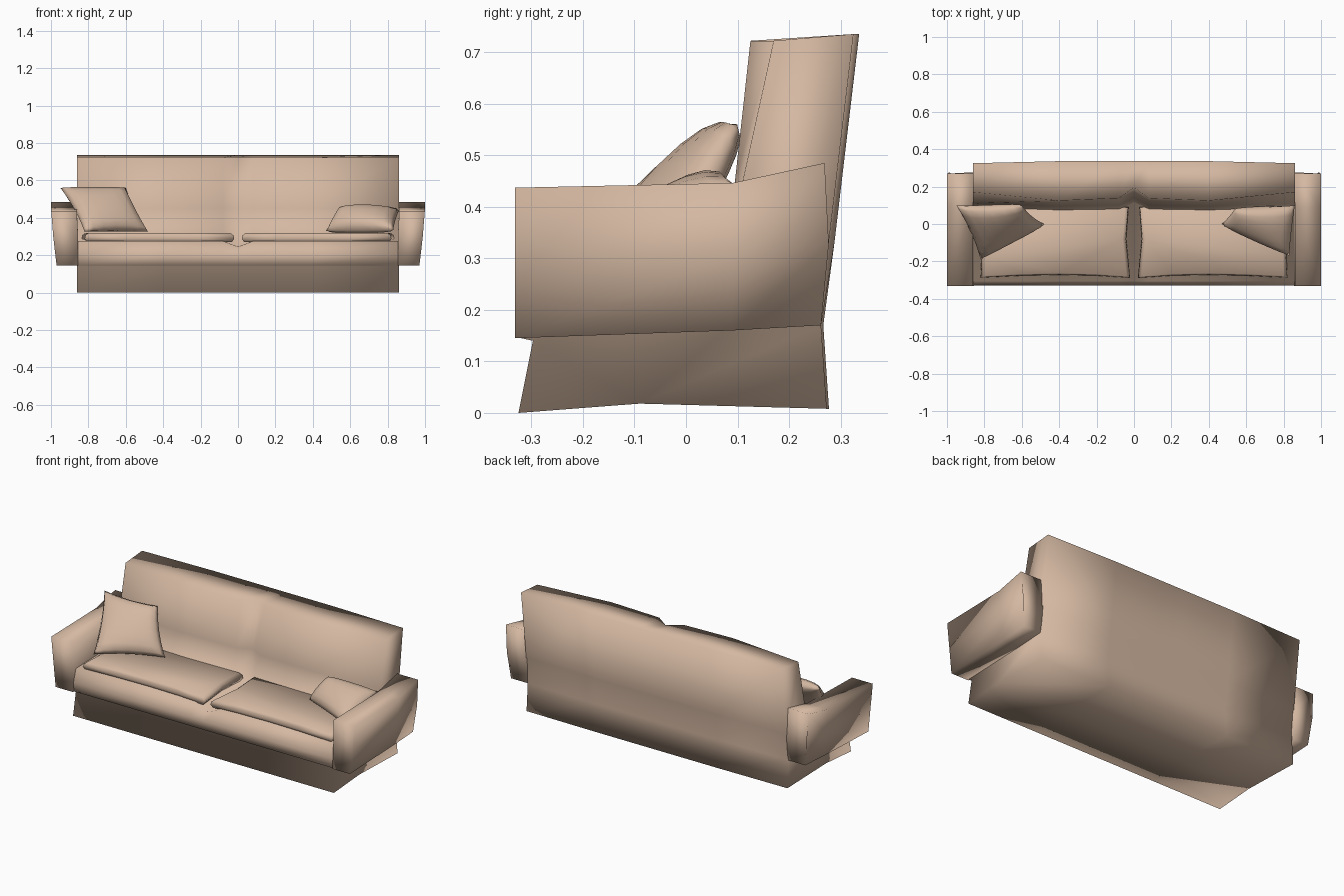
import bpy, bmesh, math
from mathutils import Vector

if "Cube" in bpy.data.objects:
    bpy.data.objects.remove(bpy.data.objects["Cube"])

fabric = bpy.data.materials.new("tan_fabric")
fabric.diffuse_color = (0.66, 0.48, 0.36, 1)
fabric.use_nodes = True
fabric.node_tree.nodes["Principled BSDF"].inputs["Base Color"].default_value = fabric.diffuse_color


def finish(name, bm, angle):
    bmesh.ops.remove_doubles(bm, verts=bm.verts, dist=0.0005)
    bmesh.ops.recalc_face_normals(bm, faces=bm.faces)
    me = bpy.data.meshes.new(name)
    bm.to_mesh(me)
    bm.free()
    ob = bpy.data.objects.new(name, me)
    bpy.context.collection.objects.link(ob)
    me.materials.append(fabric)
    bpy.ops.object.select_all(action='DESELECT')
    ob.select_set(True)
    bpy.context.view_layer.objects.active = ob
    bpy.ops.object.shade_smooth_by_angle(angle=math.radians(angle))


def loft(name, rings, angle=180):
    """Skin a list of closed rings and cap both ends."""
    bm = bmesh.new()
    vs = [[bm.verts.new(p) for p in r] for r in rings]
    n = len(rings[0])
    for a, b in zip(vs, vs[1:]):
        for i in range(n):
            j = (i + 1) % n
            bm.faces.new((a[i], a[j], b[j], b[i]))
    bm.faces.new(vs[0])
    bm.faces.new(vs[-1])
    finish(name, bm, angle)


def pillow(name, corners, thick, pinch, n=8):
    """Stuffed square between four corners, edges drawn inwards."""
    c = [Vector(p) for p in corners]
    nrm = (c[1] - c[3]).cross(c[2] - c[0]).normalized()
    if nrm.z < 0:
        nrm = -nrm
    bm = bmesh.new()
    for side, t in zip((1, -1), thick):
        g = []
        for i in range(n + 1):
            for j in range(n + 1):
                a = math.sin((i / n - 0.5) * math.pi)
                b = math.sin((j / n - 0.5) * math.pi)
                u = (a * (1 - pinch * (1 - b * b)) + 1) / 2
                v = (b * (1 - pinch * (1 - a * a)) + 1) / 2
                p = c[0].lerp(c[1], u).lerp(c[3].lerp(c[2], u), v)
                h = max(0, (1 - a * a) * (1 - b * b)) ** 0.35
                g.append(bm.verts.new(p + nrm * side * t * h))
        for i in range(n):
            for j in range(n):
                k = i * (n + 1) + j
                bm.faces.new((g[k], g[k + 1], g[k + n + 2], g[k + n + 1]))
    finish(name, bm, 180)


# Body: plinth, overhanging front rail, seat and backrest in one soft skin.
# Stations: x, top front y, lower front y, rear y, seat crease depth
half = [(0.86, 0.17, 0.085, 0.322, 0), (0.4, 0.125, 0.07, 0.333, 0),
        (0.08, 0.138, 0.075, 0.333, 0), (0, 0.195, 0.115, 0.333, 0.03)]
stations = [(-x, a, b, c, d) for x, a, b, c, d in half] + half[-2::-1]
rings = []
for x, top, low, rear, dip in stations:
    out = (rear - 0.322) * 0.4
    rings.append([(x, -0.325, 0), (x, -0.297, 0.14), (x, -0.324, 0.146), (x, -0.328, 0.2),
                  (x, -0.305, 0.275 - dip), (x, low, 0.285 - dip),
                  (x, low + 0.025, 0.45), (x, top, 0.722),
                  (x, rear + 0.003, 0.735), (x, rear - 0.045, 0.33),
                  (x, 0.262 + out, 0.17), (x, 0.273 + out, 0.008), (x, -0.09, 0.018)])
loft("body", rings)

for s, side in ((-1, "left"), (1, "right")):
    # Arm flaring outwards and rising to the back
    rings = []
    for y, bot, top, mid_y, top_y in ((-0.332, 0.145, 0.437, -0.323, -0.332),
                                      (0.09, 0.16, 0.446, 0.09, 0.09),
                                      (0.262, 0.17, 0.485, 0.277, 0.269)):
        m = (bot + top) / 2
        rings.append([(s * 0.855, y, bot), (s * 0.97, y, bot), (s * 0.987, mid_y, m),
                      (s * 0.999, top_y, top), (s * 0.862, top_y, top),
                      (s * 0.855, mid_y, m)])
    loft("arm_" + side, rings)

    # Thin seat cushion with rounded rim and waisted inner edge
    outline = [(0.02, -0.288), (0.2, -0.276), (0.4, -0.272), (0.6, -0.276), (0.82, -0.287),
               (0.815, -0.17), (0.835, 0.09), (0.4, 0.1), (0.03, 0.09), (0.042, -0.08)]
    cx, cy = 0.43, -0.09
    rings = []
    for k, z in ((0.97, 0.27), (1, 0.288), (0.99, 0.306), (0.95, 0.318)):
        rings.append([(s * (cx + (x - cx) * k), cy + (y - cy) * k, z) for x, y in outline])
    loft("seat_cushion_" + side, rings)

# Scatter pillows
pillow("pillow_left", [(-0.95, 0.1, 0.56), (-0.6, 0.1, 0.56), (-0.48, 0.0, 0.325),
                       (-0.82, -0.19, 0.325)], (0.06, 0.045), 0.07)
pillow("pillow_right", [(0.54, 0.08, 0.45), (0.86, 0.1, 0.44), (0.83, -0.17, 0.335),
                        (0.47, 0.0, 0.33)], (0.065, 0.05), 0.02)
